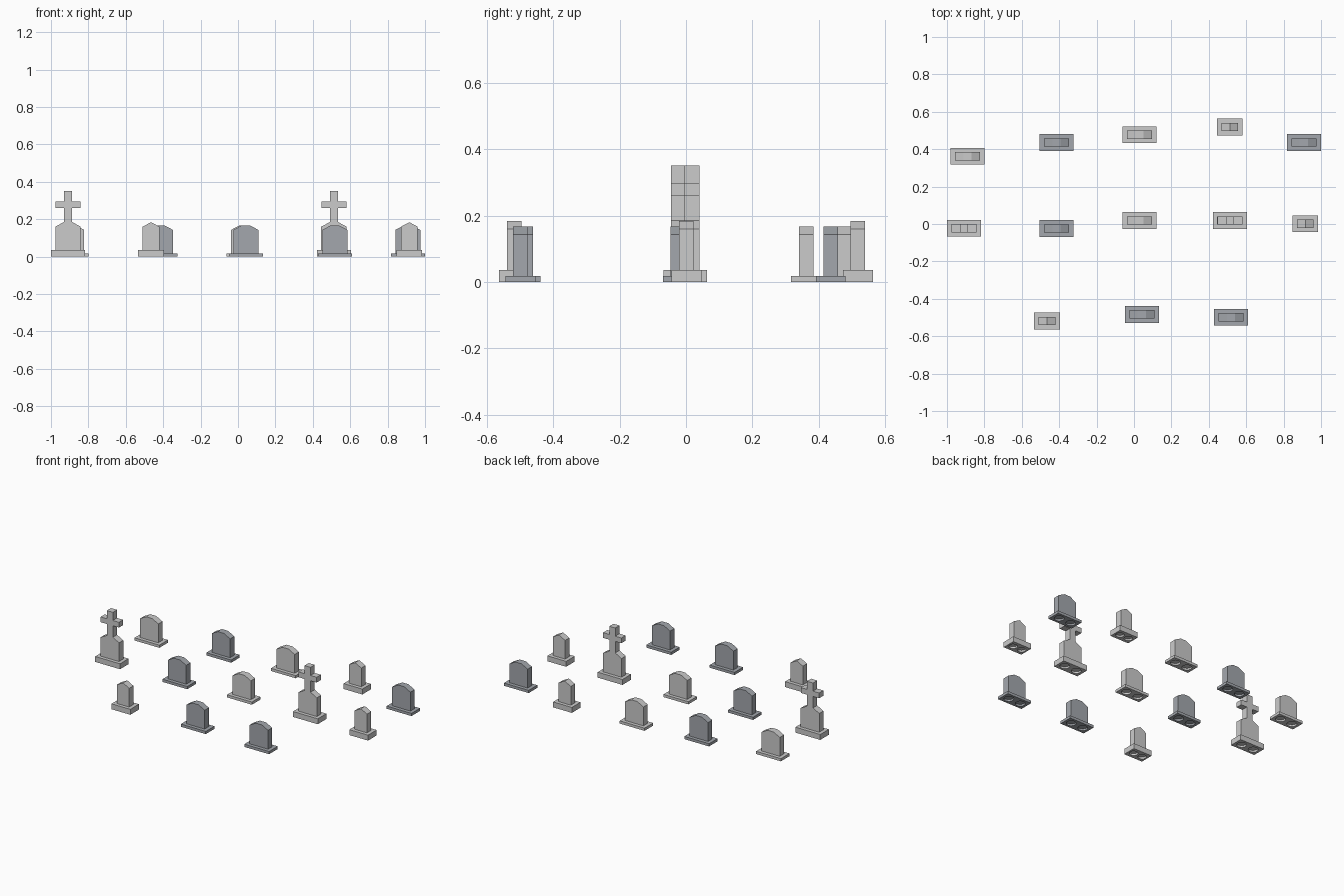
import bpy, bmesh
from mathutils import Matrix

if "Cube" in bpy.data.objects:
    bpy.data.objects.remove(bpy.data.objects["Cube"])

D = 0.044  # slab thickness
dark = bpy.data.materials.new("dark_stone")
dark.diffuse_color = (0.37, 0.39, 0.42, 1)
dark.use_nodes = True
dark.node_tree.nodes["Principled BSDF"].inputs["Base Color"].default_value = dark.diffuse_color


def slab_mesh(name, outline):
    """Extrude an x-z outline through the slab thickness."""
    bm = bmesh.new()
    face = bm.faces.new([bm.verts.new((x, -D / 2, z)) for x, z in outline])
    ext = bmesh.ops.extrude_face_region(bm, geom=[face])
    verts = [v for v in ext["geom"] if isinstance(v, bmesh.types.BMVert)]
    bmesh.ops.translate(bm, verts=verts, vec=(0, D, 0))
    bmesh.ops.recalc_face_normals(bm, faces=bm.faces)
    me = bpy.data.meshes.new(name)
    bm.to_mesh(me)
    bm.free()
    return me


def mirrored(right):
    """Complete an outline from its right half, listed bottom to top."""
    return right + [(-x, z) for x, z in reversed(right) if x > 0]


def base_mesh(name, w, h, holes, r):
    """Plinth with round recesses underneath."""
    bm = bmesh.new()
    bmesh.ops.create_cube(bm, size=1, matrix=Matrix.Translation((0, 0, h / 2))
                          @ Matrix.Diagonal((w, 0.09, h, 1)))
    me = bpy.data.meshes.new(name)
    bm.to_mesh(me)
    bm.free()
    plinth = bpy.data.objects.new(name, me)
    bm = bmesh.new()
    for x in holes:
        bmesh.ops.create_cone(bm, cap_ends=True, segments=20, radius1=r, radius2=r,
                              depth=0.024, matrix=Matrix.Translation((x, 0, 0)))
    cme = bpy.data.meshes.new(name + "_cutter")
    bm.to_mesh(cme)
    bm.free()
    cutter = bpy.data.objects.new(name + "_cutter", cme)
    for o in (plinth, cutter):
        bpy.context.collection.objects.link(o)
    mod = plinth.modifiers.new("recesses", 'BOOLEAN')
    mod.operation, mod.object, mod.solver = 'DIFFERENCE', cutter, 'EXACT'
    dg = bpy.context.evaluated_depsgraph_get()
    out = bpy.data.meshes.new_from_object(plinth.evaluated_get(dg))
    for o in (plinth, cutter):
        bpy.data.objects.remove(o)
    return out


# Slab outlines
wide = slab_mesh("wide_slab", mirrored([(0.067, 0.018), (0.067, 0.143), (0.022, 0.167)]))
narrow = slab_mesh("narrow_slab", mirrored([(0.045, 0.036), (0.045, 0.16), (0, 0.184)]))
cross = slab_mesh("cross_slab", mirrored([
    (0.068, 0.036), (0.068, 0.16), (0.022, 0.185), (0.022, 0.261), (0.067, 0.261),
    (0.067, 0.296), (0.022, 0.296), (0.022, 0.35)]))

# Plinths
low_base = base_mesh("low_base", 0.182, 0.018, (-0.045, 0.045), 0.03)
tall_base = base_mesh("tall_base", 0.182, 0.036, (-0.045, 0.045), 0.03)
small_base = base_mesh("small_base", 0.138, 0.036, (-0.033, 0.033), 0.026)

low_dark, wide_dark = low_base.copy(), wide.copy()
for me in (low_dark, wide_dark):
    me.materials.clear()
    me.materials.append(dark)

kinds = {
    "wide_headstone": (wide, low_base),
    "dark_headstone": (wide_dark, low_dark),
    "narrow_headstone": (narrow, small_base),
    "cross_headstone": (cross, tall_base),
}
# Graveyard layout
layout = {
    "wide_headstone": [(-0.89, 0.362), (0.03, 0.477), (0.03, 0.018)],
    "dark_headstone": [(-0.415, 0.436), (0.908, 0.436), (-0.415, -0.024),
                       (0.042, -0.483), (0.518, -0.499)],
    "narrow_headstone": [(0.512, 0.518), (0.916, 0.001), (-0.465, -0.518)],
    "cross_headstone": [(-0.909, -0.023), (0.513, 0.018)],
}
for kind, spots in layout.items():
    for x, y in spots:
        for part, me in zip(("slab", "base"), kinds[kind]):
            o = bpy.data.objects.new(kind + "_" + part, me)
            o.location = (x, y, 0)
            bpy.context.collection.objects.link(o)
